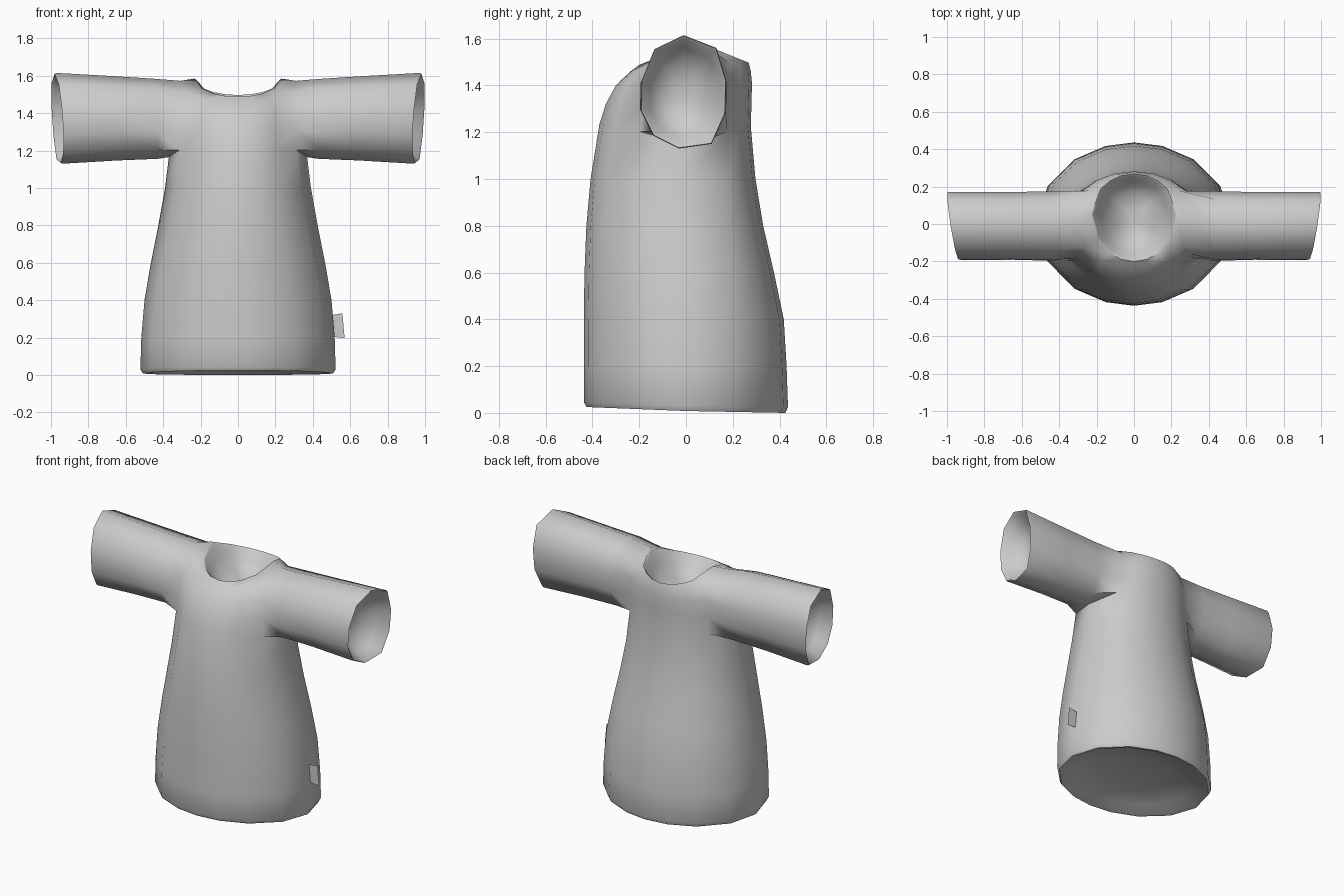
import bpy
import bmesh
from math import sin, cos, radians
from mathutils import Vector

cube = bpy.data.objects.get("Cube")
if cube:
    bpy.data.objects.remove(cube)

cloth = bpy.data.materials.new("grey cloth")
cloth.use_nodes = True
grey = (0.6, 0.6, 0.6, 1)
cloth.diffuse_color = grey
cloth.node_tree.nodes["Principled BSDF"].inputs["Base Color"].default_value = grey


def make_object(name, bm):
    mesh = bpy.data.meshes.new(name)
    bm.to_mesh(mesh)
    bm.free()
    mesh.materials.append(cloth)
    obj = bpy.data.objects.new(name, mesh)
    bpy.context.collection.objects.link(obj)
    bpy.ops.object.select_all(action="DESELECT")
    obj.select_set(True)
    bpy.context.view_layer.objects.active = obj
    bpy.ops.object.shade_smooth_by_angle(angle=radians(60))


def bridge(bm, lower, upper, flip=False, skip=()):
    """Quads between two closed rings of equal length."""
    n = len(lower)
    for k in range(n):
        if k in skip:
            continue
        j = (k + 1) % n
        quad = [lower[k], lower[j], upper[j], upper[k]]
        bm.faces.new(quad[::-1] if flip else quad)


def dish(bm, rim, inward, depth, flip=False):
    """Close an opening with a sunken bowl behind a narrow lip."""
    centre = sum((v.co for v in rim), Vector()) / len(rim)
    points = [v.co.copy() for v in rim]
    ring = rim
    for scale, sink in ((0.95, 0.06), (0.8, 0.5), (0.5, 0.87), (0.2, 1)):
        offset = Vector(inward) * depth * sink
        inner = [bm.verts.new(centre + (p - centre) * scale + offset) for p in points]
        bridge(bm, ring, inner, flip)
        ring = inner
    bm.faces.new(ring[::-1] if flip else ring)


# Body rings: half width, front y, back y, middle y, side z, front z, back z
ROWS = [
    (0.508, -0.425, 0.425, 0, 0.008, 0.025, 0),
    (0.522, -0.436, 0.436, 0, 0.03, 0.045, 0.025),
    (0.517, -0.437, 0.43, 0, 0.2, 0.2, 0.2),
    (0.5, -0.437, 0.418, 0, 0.4, 0.4, 0.4),
    (0.466, -0.434, 0.376, 0, 0.6, 0.6, 0.6),
    (0.426, -0.426, 0.33, 0, 0.8, 0.8, 0.8),
    (0.39, -0.408, 0.297, 0, 1.0, 1.0, 1.0),
    (0.37, -0.37, 0.277, 0, 1.165, 1.235, 1.225),
    (0.365, -0.343, 0.28, 0, 1.3, 1.32, 1.32),
    (0.355, -0.3, 0.282, 0, 1.44, 1.4, 1.41),
    (0.31, -0.24, 0.277, 0.01, 1.573, 1.458, 1.46),
    (0.23, -0.2, 0.268, 0.05, 1.585, 1.488, 1.497),
]
LOW, HIGH = 7, 10

bm = bmesh.new()
rings = []
for i, (hx, front, back, mid, z_side, z_front, z_back) in enumerate(ROWS):
    # The columns beside each seam spread apart to frame the armhole
    spread = min(i / LOW, 1)
    angles = []
    for start, widen in ((0, 13), (180, 6)):
        a = 26 + widen * spread
        b = 52 + 4 * spread
        angles += [start + t for t in (0, a, b, 73, 90, 107, 180 - b, 180 - a)]
    ring = []
    for angle in angles:
        s = sin(radians(angle))
        y_end, z_end = (back, z_back) if s > 0 else (front, z_front)
        y = mid + (y_end - mid) * abs(s)
        z = z_side + (z_end - z_side) * abs(s)
        ring.append(bm.verts.new((hx * cos(radians(angle)), y, z)))
    rings.append(ring)
for i in range(len(rings) - 1):
    armholes = (15, 0, 7, 8) if LOW <= i < HIGH else ()
    bridge(bm, rings[i], rings[i + 1], skip=armholes)
dish(bm, rings[0], (0, 0, 1), 0.08, flip=True)
dish(bm, rings[-1], (0, 0, -1), 0.15)

# Sleeves: ten-sided cuff outline (y, z) running top, front, bottom, back
CUFF = [(-0.01, 1.615), (-0.135, 1.555), (-0.19, 1.42), (-0.193, 1.29), (-0.14, 1.185),
        (-0.03, 1.13), (0.11, 1.15), (0.168, 1.28), (0.172, 1.42), (0.13, 1.56)]
for side, centre, front, back in ((1, 0, 15, 1), (-1, 8, 9, 7)):
    rows = range(LOW, HIGH + 1)
    loop = ([rings[HIGH][centre]] + [rings[i][front] for i in reversed(rows)]
            + [rings[LOW][centre]] + [rings[i][back] for i in rows])
    # (distance, height scale, depth scale, middle height)
    for x, tall, deep, lift in ((0.43, 0.88, 1.02, -0.003), (0.66, 0.93, 0.99, 0),
                                (0.955, 1, 1, 0), (0.967, 0.985, 0.985, 0)):
        slant = (x - 0.4) / 0.56
        ring = []
        for y, z in CUFF:
            px = x + slant * (0.15 * y + 0.06 * (z - 1.37))
            ring.append(bm.verts.new((side * px, y * deep, 1.372 + lift + (z - 1.372) * tall)))
        bridge(bm, loop, ring, flip=side < 0)
        loop = ring
    dish(bm, loop, (-side, 0, 0), 0.15, flip=side < 0)
make_object("shirt", bm)

# Small label on the left side seam
bm = bmesh.new()
corners = [(0.5, 0.205), (0.57, 0.198), (0.558, 0.33), (0.495, 0.32)]
bm.faces.new([bm.verts.new((x, 0.03, z)) for x, z in corners])
make_object("side_label", bm)
